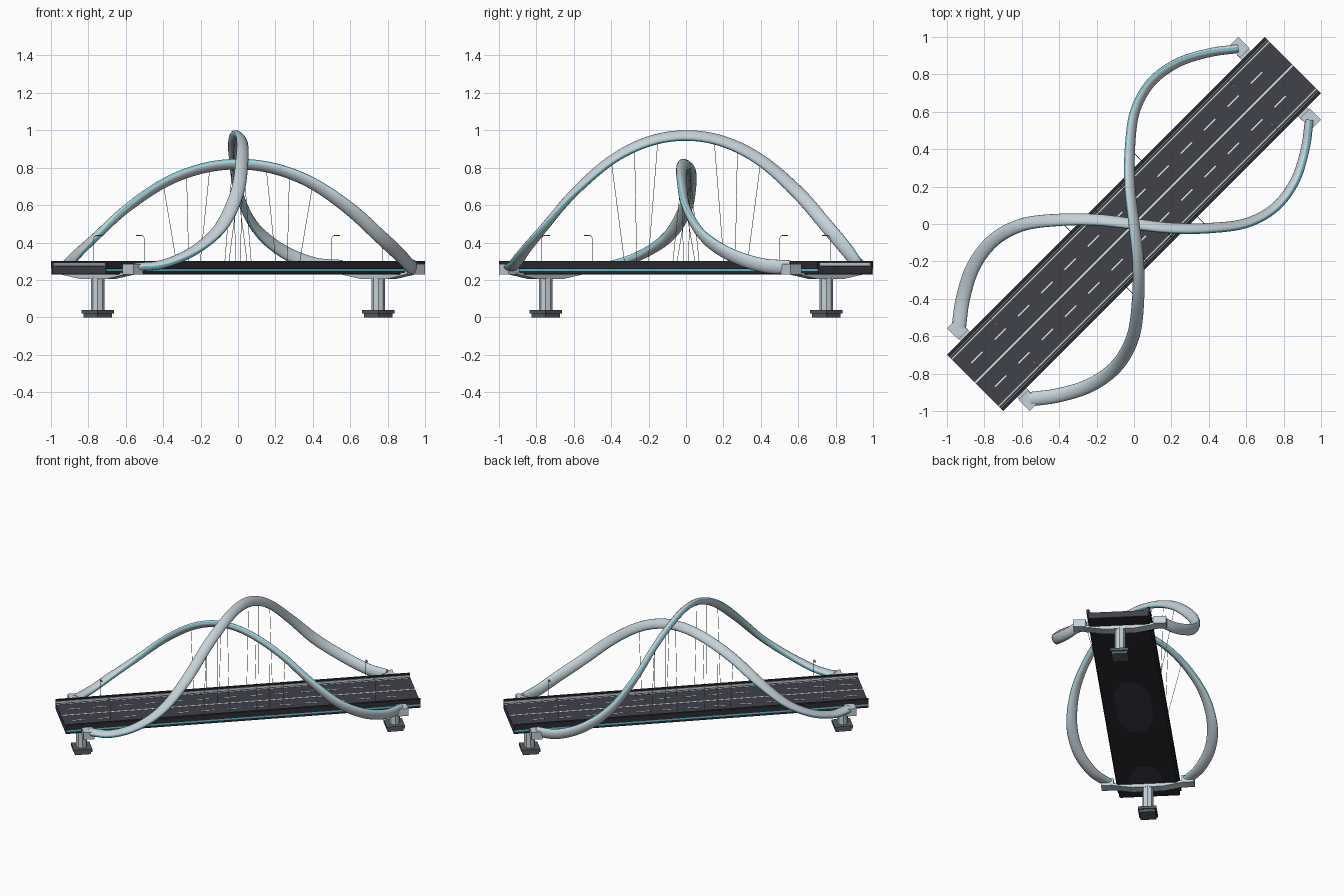
import bpy, bmesh, math
from mathutils import Vector, Matrix

if "Cube" in bpy.data.objects:
    bpy.data.objects.remove(bpy.data.objects["Cube"])

TURN = Matrix.Rotation(math.radians(45), 4, 'Z')   # deck runs diagonally


def material(name, rgb):
    m = bpy.data.materials.new(name)
    m.diffuse_color = (*rgb, 1)
    m.use_nodes = True
    m.node_tree.nodes["Principled BSDF"].inputs["Base Color"].default_value = m.diffuse_color
    return m


STEEL = material("pale_steel", (0.56, 0.65, 0.70))
ROAD = material("asphalt", (0.052, 0.052, 0.068))
DARK = material("dark_fascia", (0.026, 0.025, 0.033))
BASE = material("footing_grey", (0.10, 0.11, 0.125))
PAINT = material("road_paint", (0.78, 0.82, 0.82))
CYAN = material("cyan_light", (0.10, 0.58, 0.68))
WIRE = material("cable_grey", (0.20, 0.21, 0.22))


def finish(name, bm, mats, turn=True):
    bmesh.ops.recalc_face_normals(bm, faces=bm.faces)
    if turn:
        bm.transform(TURN)
    me = bpy.data.meshes.new(name)
    bm.to_mesh(me)
    bm.free()
    for m in mats:
        me.materials.append(m)
    ob = bpy.data.objects.new(name, me)
    bpy.context.collection.objects.link(ob)
    return ob


def add_box(bm, u0, u1, v0, v1, z0, z1):
    mat = Matrix.Translation(((u0 + u1) / 2, (v0 + v1) / 2, (z0 + z1) / 2)) \
        @ Matrix.Diagonal((u1 - u0, v1 - v0, z1 - z0, 1))
    bmesh.ops.create_cube(bm, size=1, matrix=mat)


def boxes(name, mat, dims):
    bm = bmesh.new()
    for d in dims:
        add_box(bm, *d)
    return finish(name, bm, [mat])


def add_rod(bm, a, b, r, sides=6):
    a, b = Vector(a), Vector(b)
    d = b - a
    mat = Matrix.Translation((a + b) / 2) @ d.to_track_quat('Z', 'Y').to_matrix().to_4x4()
    bmesh.ops.create_cone(bm, cap_ends=True, segments=sides, radius1=r, radius2=r,
                          depth=d.length, matrix=mat)


L, W = 1.202, 0.212
# Roadway, overhanging parapets and recessed light strips
boxes("road_deck", ROAD, [(-L, L, -0.196, 0.196, 0.236, 0.275)])
boxes("deck_underside", DARK, [(-L, L, -0.197, 0.197, 0.229, 0.237)])
for n, s in (("left", 1), ("right", -1)):
    def strip(a, b, z0, z1):
        return (-L, L, min(s * a, s * b), max(s * a, s * b), z0, z1)
    boxes(n + "_parapet", DARK, [strip(0.194, W, 0.262, 0.30)])
    boxes(n + "_fascia", DARK, [strip(0.194, 0.203, 0.232, 0.263)])
    boxes(n + "_light_strip", CYAN, [strip(0.202, 0.205, 0.248, 0.259)])
    boxes(n + "_kerb_line", PAINT, [strip(0.175, 0.181, 0.274, 0.2765)])
    boxes(n + "_parapet_line", STEEL, [strip(0.190, 0.195, 0.274, 0.29)])
    boxes(n + "_lane_dashes", PAINT,
          [(-1.14 + i * 0.176, -1.14 + i * 0.176 + 0.085, s * 0.09 - 0.0035, s * 0.09 + 0.0035,
            0.274, 0.2765) for i in range(13)])
boxes("centre_line", PAINT, [(-L, L, -0.005, 0.005, 0.274, 0.2765)])

# Paler panels under the deck
bm = bmesh.new()
for pts in ([(-0.33, -0.06), (-0.33, 0.06), (-0.15, 0.12), (0.2, 0.12), (0.33, 0.04), (0.33, -0.05),
             (0.2, -0.12), (-0.15, -0.12)],
            [(-1.06, -0.12), (-1.06, 0.12), (-0.92, 0.10), (-0.8, 0.04), (-0.8, -0.05), (-0.92, -0.11)]):
    bm.faces.new([bm.verts.new((u, v, 0.2285)) for u, v in reversed(pts)])
finish("underside_panels", bm, [ROAD])
for f in bpy.data.objects["underside_panels"].data.polygons:
    if f.normal.z > 0:
        f.flip()

# Piers: stepped footing, column, tapered crossbeam and arch seats
for n, s in (("front", -1), ("back", 1)):
    c = s * 1.061
    boxes(n + "_footing", BASE, [(c - 0.054, c + 0.054, -0.054, 0.054, 0, 0.022),
                                 (c - 0.062, c + 0.062, -0.062, 0.062, 0.02, 0.04)])
    bm = bmesh.new()
    add_rod(bm, (c, 0, 0.035), (c, 0, 0.215), 0.037, 8)
    finish(n + "_column", bm, [STEEL])
    bm = bmesh.new()
    profile = [(-0.25, 0.24), (-0.25, 0.230), (-0.10, 0.205), (0.10, 0.205), (0.25, 0.230), (0.25, 0.24)]
    face = bm.faces.new([bm.verts.new((c - 0.034, v, z)) for v, z in profile])
    ext = bmesh.ops.extrude_face_region(bm, geom=[face])
    bmesh.ops.translate(bm, vec=(0.068, 0, 0),
                        verts=[g for g in ext['geom'] if isinstance(g, bmesh.types.BMVert)])
    finish(n + "_crossbeam", bm, [STEEL])
    boxes(n + "_arch_seats", STEEL,
          [(c - 0.036 + s * 0.005, c + 0.036 + s * 0.005, t * 0.27 - 0.042, t * 0.27 + 0.042, 0.23, 0.284)
           for t in (-1, 1)])

# Crossing arches: half a path, completed by a half turn about the centre
HALF = [(-0.555, -0.937, 0.268), (-0.40, -0.915, 0.285), (-0.23, -0.86, 0.36), (-0.09, -0.755, 0.485),
        (-0.005, -0.6, 0.665), (0.022, -0.4, 0.84), (0.022, -0.2, 0.94), (0, 0, 0.972)]


def arch_path(swap, rise):
    pts = HALF + [(-x, -y, z) for x, y, z in HALF[-2::-1]]
    pts = [Vector((y, x, z) if swap else (x, y, z)) for x, y, z in pts]
    for p in pts:
        p.z = 0.26 + (p.z - 0.26) * rise
    ext = [2 * pts[0] - pts[1]] + pts + [2 * pts[-1] - pts[-2]]
    out = []
    for i in range(1, len(ext) - 2):
        a, b, c, d = ext[i - 1:i + 3]
        for k in range(8):
            t = k / 8
            out.append(0.5 * (2 * b + (c - a) * t + (2 * a - 5 * b + 4 * c - d) * t * t
                              + (3 * b - a - 3 * c + d) * t ** 3))
    return out + [pts[-1]]


def arch(name, path, high_side):
    # Flattened oval section twisting from lying flat to standing on edge, edges glowing
    bm, rings, N = bmesh.new(), [], 16
    last = len(path) - 1
    for i, p in enumerate(path):
        t = (path[min(i + 1, last)] - path[max(i - 1, 0)]).normalized()
        side = t.cross(Vector((0, 0, 1))).normalized() * high_side
        up = side.cross(t).normalized()
        if up.z < 0:
            up = -up
        tilt = math.radians(2 + 80 * i / last)
        wide = side * math.cos(tilt) + up * math.sin(tilt)
        thin = up * math.cos(tilt) - side * math.sin(tilt)
        end = abs(2 * i / last - 1)
        w, h = 0.035 + 0.004 * end, 0.021 + 0.002 * end
        rings.append([bm.verts.new(p + wide * w * math.cos(a) + thin * h * math.sin(a))
                      for a in ((j - 0.5) * math.tau / N for j in range(N))])
    for r0, r1 in zip(rings, rings[1:]):
        for j in range(N):
            f = bm.faces.new((r0[j], r0[(j + 1) % N], r1[(j + 1) % N], r1[j]))
            f.material_index = 1 if j in (0, N // 2) else 0
            f.smooth = True
    bm.faces.new(rings[0])
    bm.faces.new(rings[-1])
    ob = finish(name, bm, [STEEL, CYAN], turn=False)
    ob.data.set_sharp_from_angle(angle=math.radians(40))


R2 = math.sqrt(0.5)
for name, swap, rise, high in (("tall_arch", False, 1.0, -1), ("low_arch", True, 0.785, 1)):
    path = arch_path(swap, rise)
    arch(name, path, high)
    # Hanger cables drop from the arch to the nearer parapet
    bm = bmesh.new()
    for d in (-0.40, -0.27, -0.14, 0.14, 0.27, 0.40):
        p = min(path, key=lambda q: abs((q.x if swap else q.y) - d))
        u, v = (p.x + p.y) * R2, (p.y - p.x) * R2
        add_rod(bm, (u, v, p.z), (u, math.copysign(0.195, v), 0.28), 0.0014, 5)
    finish(name + "_cables", bm, [WIRE])

# Street lamps leaning over the road
bm = bmesh.new()
for u in (-0.9, 0.9):
    for s in (-1, 1):
        add_rod(bm, (u, s * 0.192, 0.27), (u, s * 0.192, 0.425), 0.0018)
        add_rod(bm, (u, s * 0.192, 0.424), (u, s * 0.178, 0.437), 0.0016)
        add_rod(bm, (u, s * 0.178, 0.437), (u, s * 0.15, 0.439), 0.0016)
        add_box(bm, u - 0.005, u + 0.005, s * 0.146 - 0.012, s * 0.146 + 0.012, 0.436, 0.440)
finish("street_lamps", bm, [WIRE])
